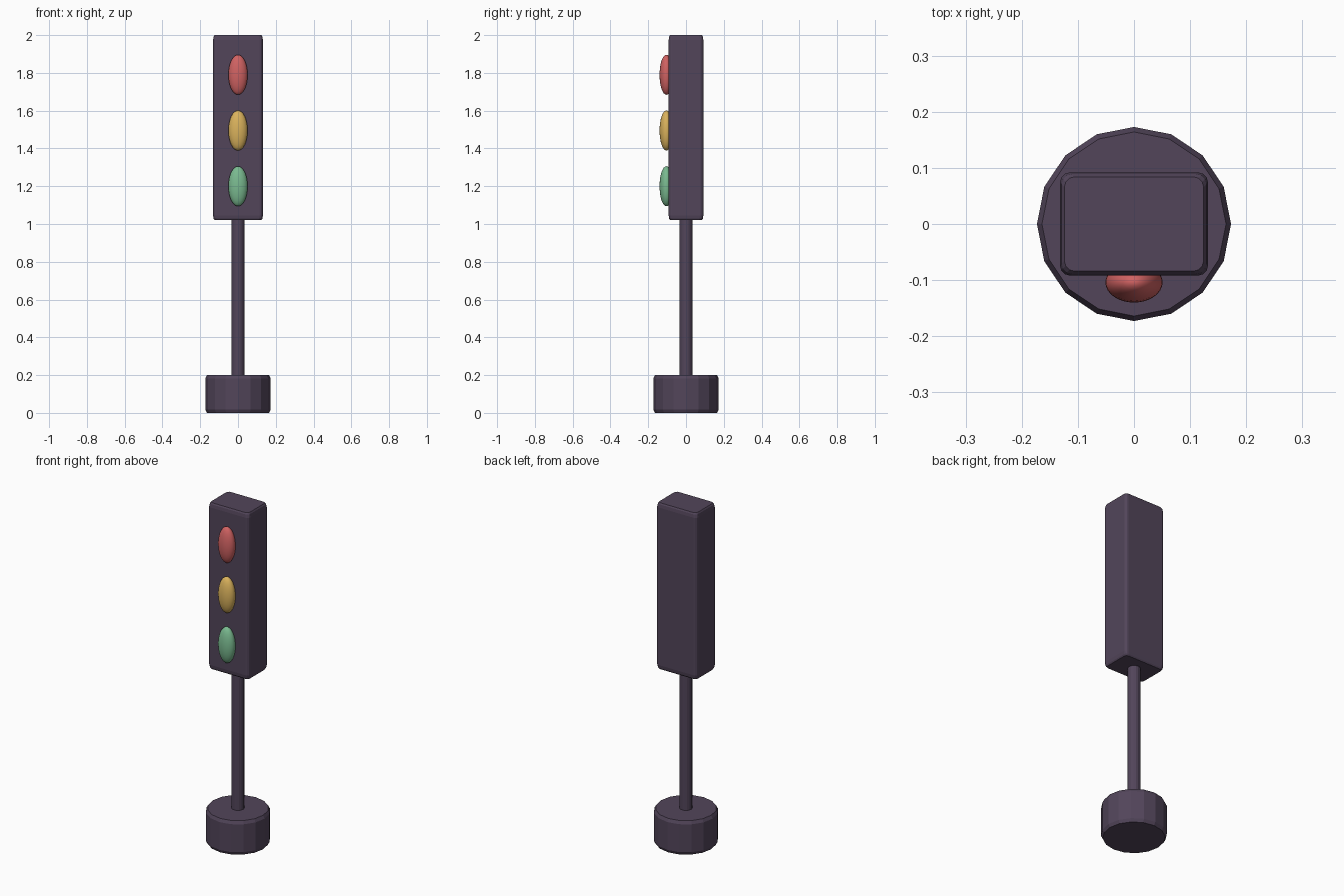
import bpy, bmesh, math
from mathutils import Matrix

if "Cube" in bpy.data.objects:
    bpy.data.objects.remove(bpy.data.objects["Cube"])


def material(name, rgb):
    m = bpy.data.materials.new(name)
    lin = [((c / 255 + 0.055) / 1.055) ** 2.4 for c in rgb]
    m.diffuse_color = (*lin, 1)
    m.use_nodes = True
    m.node_tree.nodes["Principled BSDF"].inputs["Base Color"].default_value = m.diffuse_color
    return m


body = material("dark purple grey", (82, 69, 90))
red = material("red", (208, 98, 98))
amber = material("amber", (218, 178, 92))
green = material("green", (122, 186, 144))


def finish(bm, name, mat, smooth=None):
    bmesh.ops.recalc_face_normals(bm, faces=bm.faces)
    me = bpy.data.meshes.new(name)
    bm.to_mesh(me)
    bm.free()
    me.materials.append(mat)
    ob = bpy.data.objects.new(name, me)
    bpy.context.collection.objects.link(ob)
    if smooth:
        bpy.context.view_layer.objects.active = ob
        ob.select_set(True)
        bpy.ops.object.shade_smooth_by_angle(angle=math.radians(smooth))
        ob.select_set(False)
    return ob


def loft(name, rings, mat):
    """Skin a stack of (z, outline) rings and cap both ends."""
    bm = bmesh.new()
    loops = [[bm.verts.new((x, y, z)) for x, y in pts] for z, pts in rings]
    n = len(loops[0])
    for a, b in zip(loops, loops[1:]):
        for i in range(n):
            j = (i + 1) % n
            bm.faces.new((a[i], a[j], b[j], b[i]))
    bm.faces.new(loops[0][::-1])
    bm.faces.new(loops[-1])
    return finish(bm, name, mat)


def circle(r, n):
    return [(r * math.cos(2 * math.pi * i / n), r * math.sin(2 * math.pi * i / n))
            for i in range(n)]


def rounded_rect(hx, hy, r, seg=3):
    pts = []
    for q, (sx, sy) in enumerate([(1, 1), (-1, 1), (-1, -1), (1, -1)]):
        for k in range(seg + 1):
            a = math.pi / 2 * (q + k / seg)
            pts.append((sx * (hx - r) + r * math.cos(a), sy * (hy - r) + r * math.sin(a)))
    return pts


# Heavy 16-sided foot with bevelled rims
loft("base", [(0, circle(0.164, 16)), (0.018, circle(0.173, 16)),
              (0.182, circle(0.173, 16)), (0.2, circle(0.164, 16))], body)

# Pole
loft("pole", [(0.18, circle(0.034, 16)), (1.04, circle(0.034, 16))], body)

# Signal housing with rounded vertical edges and bevelled ends
inset = [(0, 0.008), (0.008, 0.003), (0.026, 0)]
levels = [(1.02 + d, i) for d, i in inset] + [(2.0 - d, i) for d, i in reversed(inset)]
loft("housing", [(z, rounded_rect(0.132 - i, 0.092 - i, 0.018)) for z, i in levels], body)

# Three domed lamps on the front face
for name, z, mat in [("red_lamp", 1.79, red), ("amber_lamp", 1.495, amber),
                     ("green_lamp", 1.20, green)]:
    bm = bmesh.new()
    bmesh.ops.create_uvsphere(bm, u_segments=32, v_segments=16, radius=1)
    bmesh.ops.transform(bm, verts=bm.verts, matrix=Matrix.Translation((0, -0.104, z))
                        @ Matrix.Diagonal((0.051, 0.036, 0.106, 1)))
    finish(bm, name, mat, smooth=40)
